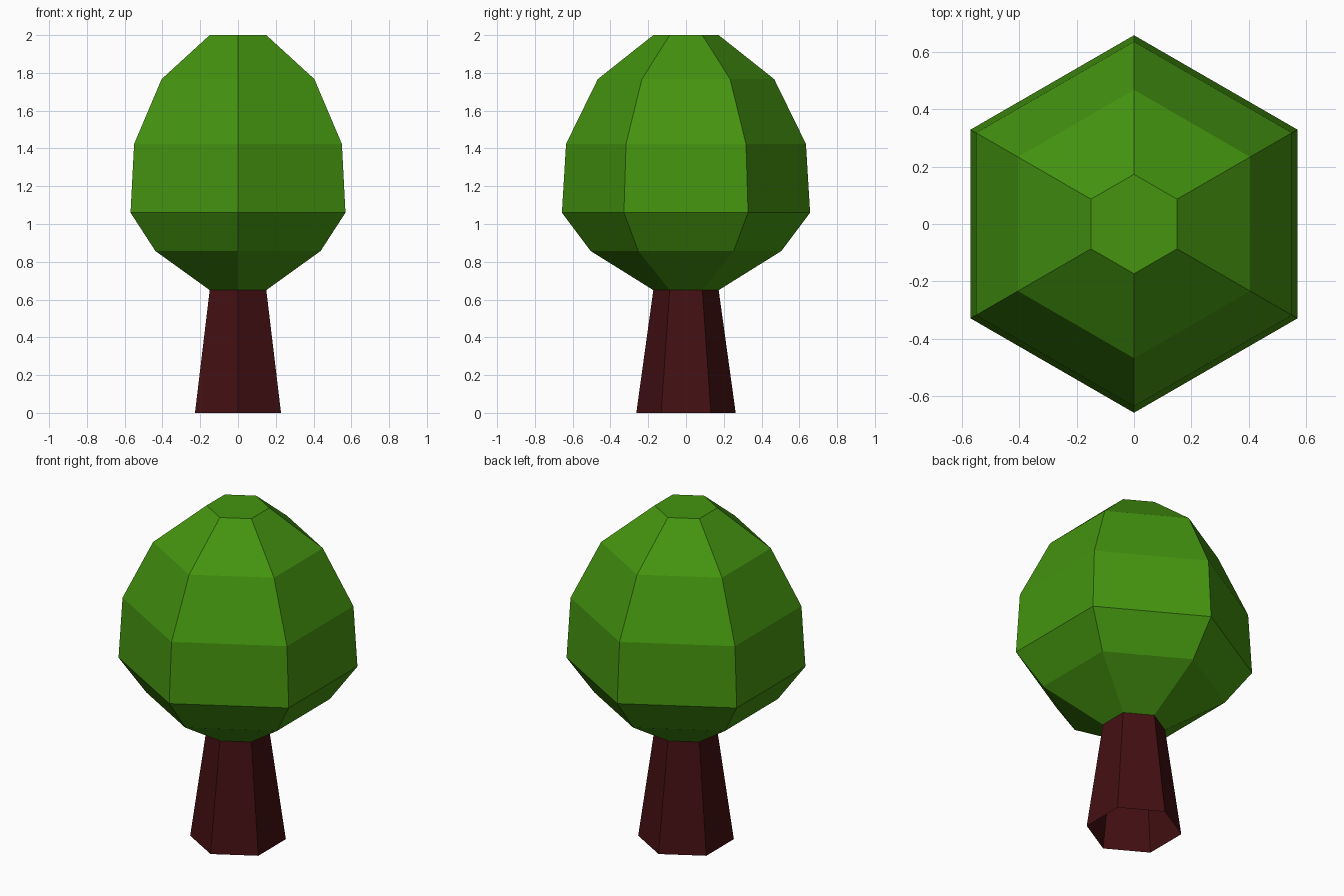
import bpy, bmesh, math

if "Cube" in bpy.data.objects:
    bpy.data.objects.remove(bpy.data.objects["Cube"])

SIDES = 6


def material(name, rgb):
    m = bpy.data.materials.new(name)
    m.diffuse_color = (*rgb, 1.0)
    m.use_nodes = True
    m.node_tree.nodes["Principled BSDF"].inputs["Base Color"].default_value = m.diffuse_color
    return m


def lathe(name, profile, mat, cap_top=False):
    """Six-sided flat-faced shell from (radius, height) rings, corners on +-y."""
    bm = bmesh.new()
    rings = []
    for r, z in profile:
        angles = [math.pi / 2 + k * math.tau / SIDES for k in range(SIDES)]
        rings.append([bm.verts.new((r * math.cos(a), r * math.sin(a), z)) for a in angles])
    for low, high in zip(rings, rings[1:]):
        for i in range(SIDES):
            j = (i + 1) % SIDES
            bm.faces.new((low[i], low[j], high[j], high[i]))
    if cap_top:
        bm.faces.new(rings[-1])
    mesh = bpy.data.meshes.new(name)
    bm.to_mesh(mesh)
    bm.free()
    mesh.materials.append(mat)
    obj = bpy.data.objects.new(name, mesh)
    bpy.context.collection.objects.link(obj)
    return obj


bark = material("dark_red_brown", (0.056, 0.005, 0.006))
leaf = material("leaf_green", (0.058, 0.295, 0.005))

# Tapered trunk, open underneath and where it meets the crown
lathe("trunk", [(0.263, 0.0), (0.173, 0.65)], bark)

# Faceted crown, closed by a small flat top
lathe("crown", [(0.173, 0.65), (0.505, 0.857), (0.657, 1.06),
                (0.635, 1.424), (0.467, 1.767), (0.173, 2.0)], leaf, cap_top=True)
